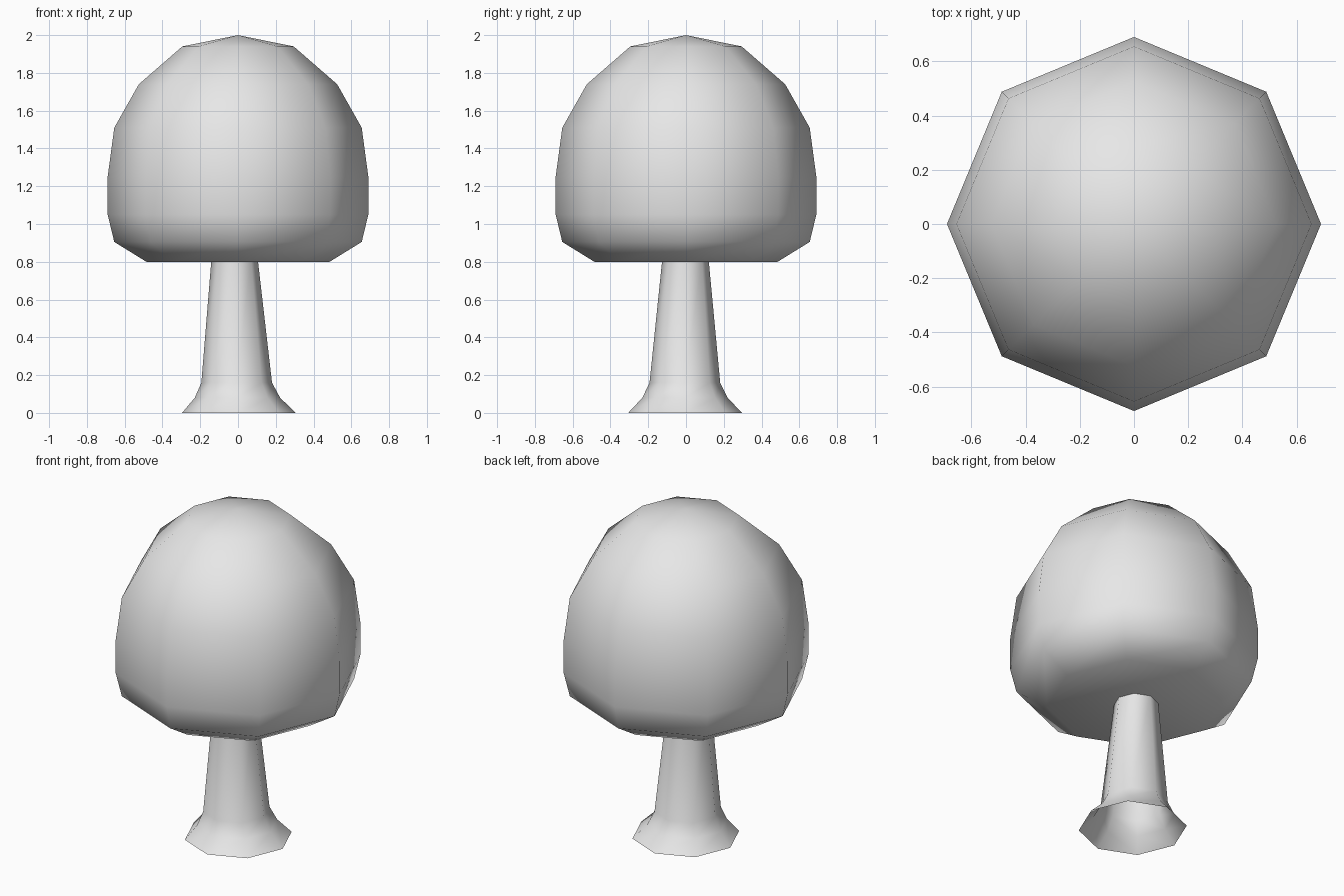
import bpy
import bmesh
from math import cos, sin, pi

cube = bpy.data.objects.get("Cube")
if cube:
    bpy.data.objects.remove(cube, do_unlink=True)

SIDES = 8

grey = bpy.data.materials.new("plain grey")
grey.use_nodes = True
colour = (0.8, 0.8, 0.8, 1)
grey.diffuse_color = colour
grey.node_tree.nodes["Principled BSDF"].inputs["Base Color"].default_value = colour


def loft(name, rings, tip=None, floor=False):
    """Join eight-sided rings (centre x, centre y, z, radius) from the bottom up."""
    bm = bmesh.new()
    loops = []
    for cx, cy, z, r in rings:
        angles = [2 * pi * i / SIDES for i in range(SIDES)]
        loops.append([bm.verts.new((cx + r * cos(a), cy + r * sin(a), z)) for a in angles])
    for low, high in zip(loops, loops[1:]):
        for i in range(SIDES):
            j = (i + 1) % SIDES
            bm.faces.new((low[i], low[j], high[j], high[i]))
    if tip is not None:
        top = bm.verts.new((0, 0, tip))
        for i in range(SIDES):
            bm.faces.new((loops[-1][i], loops[-1][(i + 1) % SIDES], top))
    if floor:
        bm.faces.new(loops[0][::-1])
    for face in bm.faces:
        face.smooth = True
    mesh = bpy.data.meshes.new(name)
    bm.to_mesh(mesh)
    bm.free()
    mesh.materials.append(grey)
    obj = bpy.data.objects.new(name, mesh)
    bpy.context.collection.objects.link(obj)
    return obj


# Flared trunk, leaning slightly and open underneath
loft("trunk", [
    (0.005, -0.005, 0, 0.301),
    (-0.003, -0.005, 0.08, 0.226),
    (-0.007, -0.006, 0.16, 0.187),
    (-0.018, -0.003, 0.81, 0.123),
])

# Rounded crown with a flat underside and a shallow peak
crown = [(0.8, 0.485), (0.905, 0.655), (1.05, 0.69), (1.25, 0.69),
         (1.51, 0.655), (1.74, 0.525), (1.94, 0.295)]
loft("crown", [(0, 0, z, r) for z, r in crown], tip=2, floor=True)
